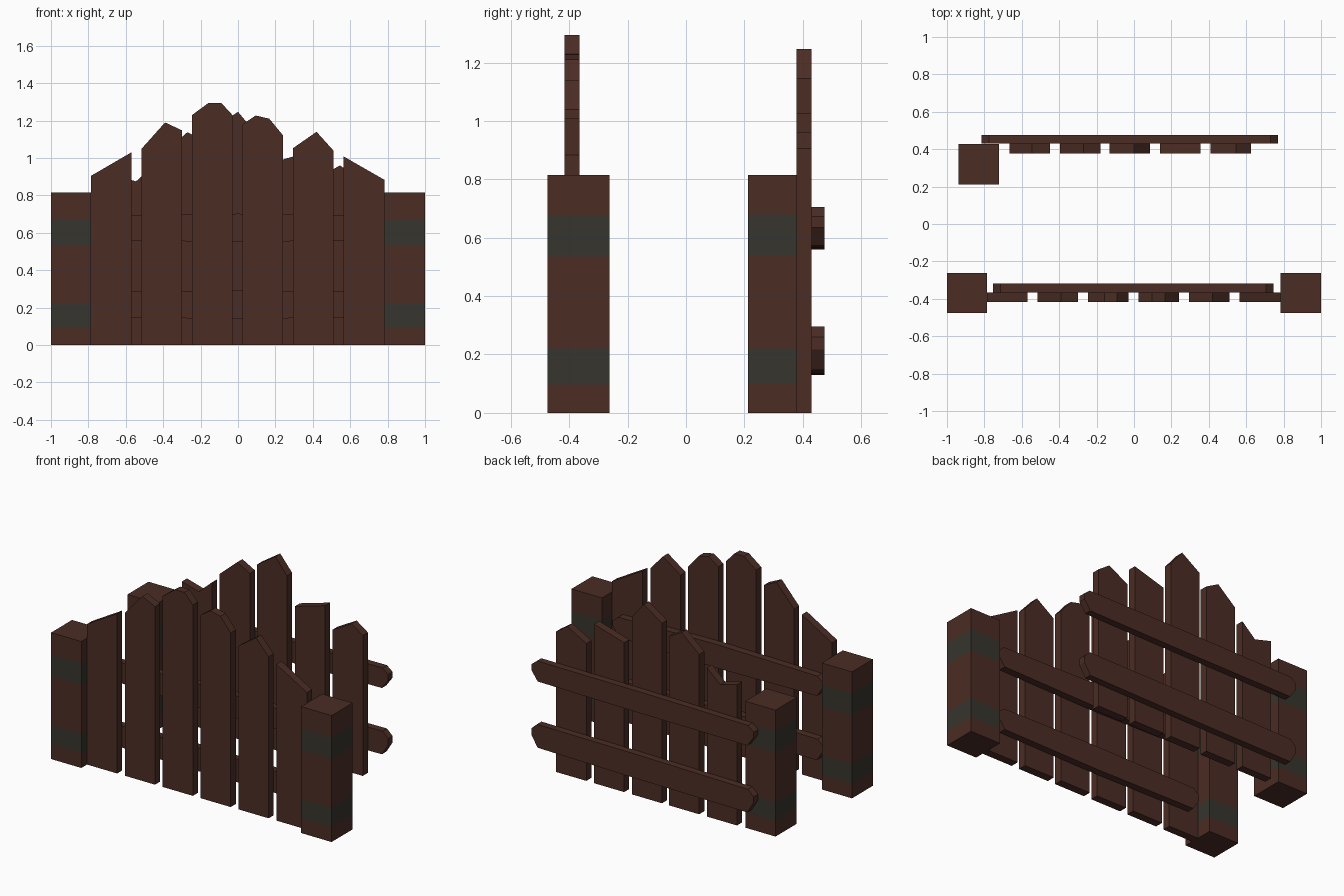
import bpy, bmesh

if "Cube" in bpy.data.objects:
    bpy.data.objects.remove(bpy.data.objects["Cube"])


def material(name, rgb):
    m = bpy.data.materials.new(name)
    m.diffuse_color = (*rgb, 1)
    m.use_nodes = True
    m.node_tree.nodes["Principled BSDF"].inputs["Base Color"].default_value = m.diffuse_color
    return m


WOOD = material("dark_brown_wood", (0.070, 0.026, 0.018))
METAL = material("dark_iron_band", (0.037, 0.035, 0.027))


def finish(name, bm, mats):
    bmesh.ops.recalc_face_normals(bm, faces=bm.faces)
    me = bpy.data.meshes.new(name)
    bm.to_mesh(me)
    bm.free()
    for m in mats:
        me.materials.append(m)
    ob = bpy.data.objects.new(name, me)
    bpy.context.collection.objects.link(ob)
    return ob


def board(name, profile, y0, y1):
    """Extrude an x/z outline from y0 to y1."""
    bm = bmesh.new()
    f = bm.faces.new([bm.verts.new((x, y0, z)) for x, z in profile])
    ext = bmesh.ops.extrude_face_region(bm, geom=[f])
    verts = [g for g in ext["geom"] if isinstance(g, bmesh.types.BMVert)]
    bmesh.ops.translate(bm, verts=verts, vec=(0, y1 - y0, 0))
    return finish(name, bm, [WOOD])


def post(name, x0, x1, y0, y1, top, bands):
    """Square post, cut at band heights so the bands are flush faces."""
    bm = bmesh.new()
    bmesh.ops.create_cube(bm, size=1)
    for v in bm.verts:
        v.co = (x1 if v.co.x > 0 else x0, y1 if v.co.y > 0 else y0,
                top if v.co.z > 0 else 0)
    for z in [z for band in bands for z in band]:
        bmesh.ops.bisect_plane(bm, geom=bm.verts[:] + bm.edges[:] + bm.faces[:],
                               plane_co=(0, 0, z), plane_no=(0, 0, 1))
    for f in bm.faces:
        z = f.calc_center_median().z
        f.material_index = int(any(a < z < b for a, b in bands))
    return finish(name, bm, [WOOD, METAL])


def rail(name, x0, x1, y0, y1, bot, top, tilt, bulge):
    """Long board with chamfered, pointed ends."""
    h = top - bot
    pts = [(x0, bot + .50 * h), (x0 + .045, bot), (0, bot - bulge), (x1 - .045, bot),
           (x1, bot + .47 * h), (x1, bot + .75 * h), (x1 - .04, top),
           (0, top + bulge), (x0 + .04, top), (x0, top - .25 * h)]
    mid = (x0 + x1) / 2
    pts = [(x, z + tilt * (x - mid) / (x1 - x0)) for x, z in pts]
    return board(name, pts, y0, y1)


# Posts
BANDS = [(.10, .22), (.54, .68)]
FBANDS = [(.097, .22), (.535, .675)]
post("front_left_post", -1, -.785, -.475, -.262, .815, FBANDS)
post("front_right_post", .783, 1, -.475, -.262, .815, FBANDS)
post("back_left_post", -.937, -.722, .212, .427, .815, BANDS)

# Picket tops, listed left to right
FRONT = [
    [(-.785, .905), (-.57, 1.03)],
    [(-.515, 1.05), (-.39, 1.19), (-.30, 1.148)],
    [(-.245, 1.23), (-.157, 1.295), (-.09, 1.295), (-.03, 1.23)],
    [(.025, 1.18), (.095, 1.227), (.167, 1.21), (.24, 1.122)],
    [(.295, 1.053), (.42, 1.14), (.51, 1.04)],
    [(.565, 1.008), (.783, .883)],
]
BACK = [
    [(-.665, .908), (-.545, .875), (-.45, .96)],
    [(-.395, 1.03), (-.27, 1.138), (-.18, 1.09)],
    [(-.13, 1.16), (0, 1.247), (.085, 1.145)],
    [(.14, .963), (.355, 1.025)],
    [(.41, .885), (.545, .96), (.625, .905)],
]
for side, tops, y0, y1 in (("front", FRONT, -.417, -.365), ("back", BACK, .378, .43)):
    for i, t in enumerate(tops):
        outline = [(t[-1][0], 0), (t[0][0], 0)] + t
        board(f"{side}_picket_{i + 1}", outline, y0, y1)

# Rails
rail("front_upper_rail", -.755, .745, -.365, -.318, .562, .69, 0, .012)
rail("front_lower_rail", -.755, .745, -.365, -.318, .148, .284, 0, .008)
rail("back_upper_rail", -.815, .77, .43, .475, .567, .698, .014, .003)
rail("back_lower_rail", -.815, .77, .43, .475, .138, .288, .018, .003)
